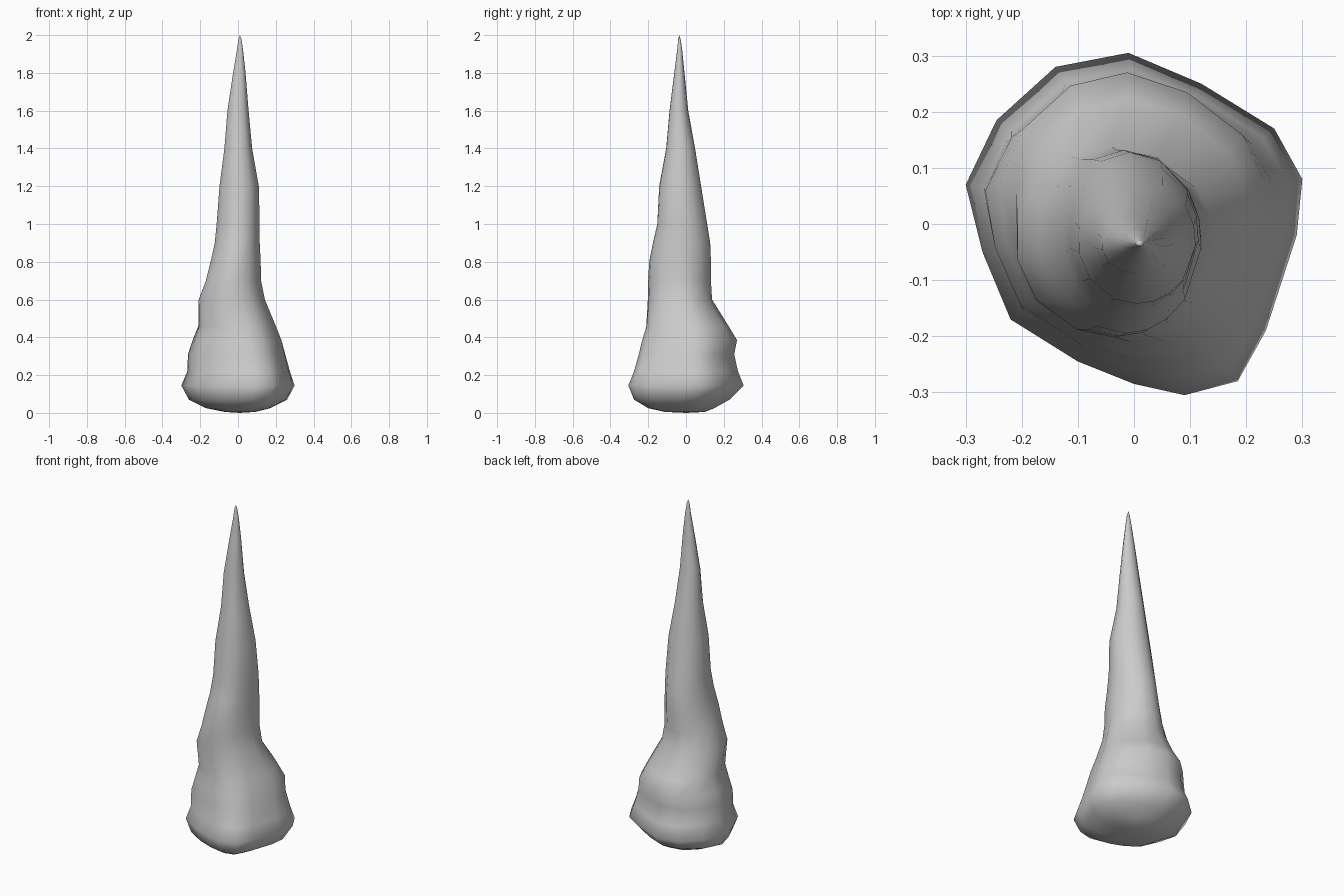
import bpy, bmesh, math

if "Cube" in bpy.data.objects:
    bpy.data.objects.remove(bpy.data.objects["Cube"])

# Irregular footprint of the bulging base, counter-clockwise from +x
BASE = [(.30, .08), (.25, .17), (.12, .25), (-.01, .305), (-.14, .28),
        (-.245, .185), (-.30, .07), (-.27, -.05), (-.22, -.17), (-.10, -.245),
        (0, -.285), (.09, -.305), (.185, -.28), (.235, -.19), (.29, -.02)]

# Rings: z, x min, x max, y min, y max, blend from footprint (0) to oval (1)
RINGS = [(.005, -.07, .09, -.11, .10, 0), (.025, -.17, .17, -.20, .15, 0),
         (.07, -.26, .26, -.275, .23, 0), (.145, -.30, .30, -.305, .305, 0),
         (.22, -.268, .275, -.275, .275, .1), (.31, -.265, .25, -.25, .255, .3),
         (.385, -.24, .23, -.232, .27, .5), (.46, -.21, .20, -.21, .225, .7),
         (.60, -.208, .142, -.202, .138, .9), (.70, -.17, .122, -.20, .132, 1),
         (.80, -.145, .12, -.195, .132, 1), (.90, -.123, .115, -.175, .128, 1),
         (1.0, -.113, .115, -.152, .112, 1), (1.2, -.098, .11, -.142, .08, 1),
         (1.4, -.072, .075, -.105, .048, 1), (1.6, -.056, .056, -.087, .012, 1),
         (1.8, -.026, .04, -.062, -.008, 1), (1.92, -.006, .027, -.047, -.02, 1),
         (1.98, .003, .018, -.041, -.029, 1)]


def fit(values, low, high):
    a, b = min(values), max(values)
    return [low + (v - a) / (b - a) * (high - low) for v in values]


def ring_points(z, x0, x1, y0, y1, t):
    pts = []
    for x, y in BASE:
        a = math.atan2(y, x)
        pts.append((x + (.3 * math.cos(a) - x) * t, y + (.3 * math.sin(a) - y) * t))
    xs = fit([p[0] for p in pts], x0, x1)
    ys = fit([p[1] for p in pts], y0, y1)
    return [(x, y, z) for x, y in zip(xs, ys)]


# Loft the rings into one closed spike
bm = bmesh.new()
loops = [[bm.verts.new(p) for p in ring_points(*r)] for r in RINGS]
n = len(BASE)
for low, high in zip(loops, loops[1:]):
    for i in range(n):
        j = (i + 1) % n
        bm.faces.new((low[i], low[j], high[j], high[i]))

# Underside and tip
foot = bm.verts.new((.01, 0, 0))
tip = bm.verts.new((.01, -.035, 2))
for i in range(n):
    j = (i + 1) % n
    bm.faces.new((loops[0][j], loops[0][i], foot))
    bm.faces.new((loops[-1][i], loops[-1][j], tip))

bmesh.ops.recalc_face_normals(bm, faces=bm.faces)
for f in bm.faces:
    f.smooth = True
mesh = bpy.data.meshes.new("stalagmite")
bm.to_mesh(mesh)
bm.free()
bpy.context.collection.objects.link(bpy.data.objects.new("stalagmite", mesh))
